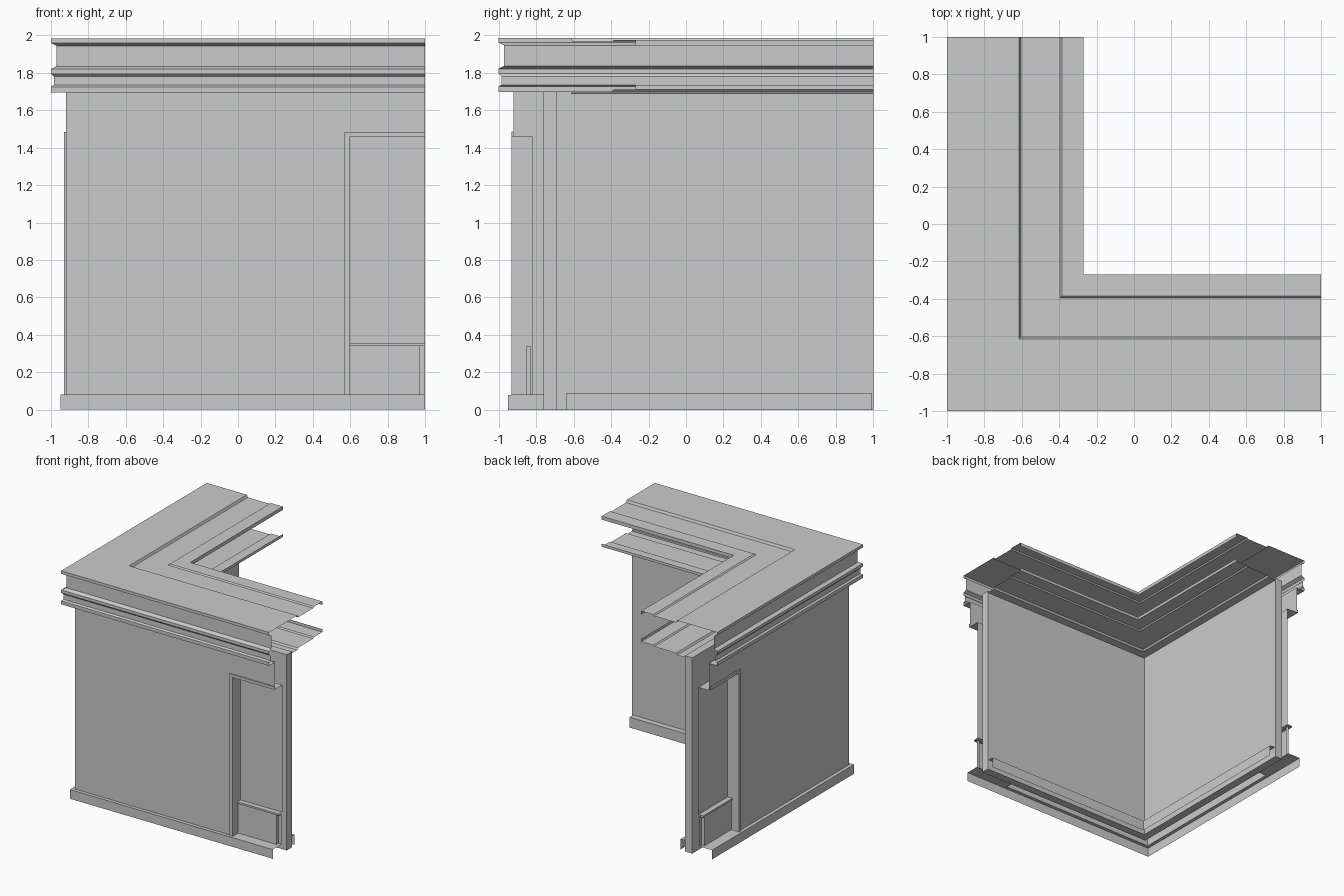
import bpy

if "Cube" in bpy.data.objects:
    bpy.data.objects.remove(bpy.data.objects["Cube"])


def make(name, verts, faces):
    me = bpy.data.meshes.new(name)
    me.from_pydata(verts, [], faces)
    me.update()
    ob = bpy.data.objects.new(name, me)
    bpy.context.collection.objects.link(ob)
    return ob


def sweep(name, profile, start=1.0, caps=False):
    """Sweep a (inset, height) profile round the mitred L-shaped corner."""
    verts, faces = [], []
    for d, z in profile:
        verts += [(start, d, z), (d, d, z), (d, start, z)]
    n = len(profile)
    for i in range(n if caps else n - 1):
        a, b = 3 * i, 3 * ((i + 1) % n)
        for k in (0, 1):
            faces.append((a + k, b + k, b + k + 1, a + k + 1))
    if caps:
        faces.append([3 * i for i in reversed(range(n))])
        faces.append([3 * i + 2 for i in range(n)])
    return make(name, verts, faces)


def both_wings(name, quads):
    """Build quads on the front wing and reflect them onto the left wing."""
    verts, faces = [], []
    for q in quads:
        b = len(verts)
        verts += q
        faces.append((b, b + 1, b + 2, b + 3))
        b = len(verts)
        verts += [(y, x, z) for x, y, z in q]
        faces.append((b + 3, b + 2, b + 1, b))
    return make(name, verts, faces)


def front(x0, x1, z0, z1, y):
    return [(x0, y, z0), (x1, y, z0), (x1, y, z1), (x0, y, z1)]


def side(x, y0, y1, z0, z1):
    return [(x, y0, z0), (x, y1, z0), (x, y1, z1), (x, y0, z1)]


def level(x0, x1, y0, y1, z):
    return [(x0, y0, z), (x1, y0, z), (x1, y1, z), (x0, y1, z)]


def down(q):
    return q[::-1]


# Outer cornice and roof, one continuous folded sheet
sweep("cornice_and_roof", [
    (-0.92, 1.695), (-1, 1.695), (-1, 1.725), (-0.985, 1.735), (-0.985, 1.78),
    (-1, 1.795), (-1, 1.82), (-0.97, 1.835), (-0.97, 1.945), (-1, 1.96),
    (-1, 1.985), (-0.72, 1.985), (-0.615, 1.985), (-0.605, 1.965),
    (-0.395, 1.965), (-0.385, 1.975), (-0.27, 1.975), (-0.27, 1.945)])

# Inner ceiling moulding
sweep("ceiling_moulding", [
    (-0.27, 1.735), (-0.27, 1.71), (-0.385, 1.71), (-0.395, 1.70),
    (-0.605, 1.70), (-0.615, 1.685), (-0.76, 1.685)])

# Inner wall with thickness and its skirting
sweep("inner_wall", [(-0.76, 0), (-0.76, 1.70), (-0.69, 1.70), (-0.69, 0)], caps=True)
sweep("inner_skirting", [(-0.69, 0.09), (-0.64, 0.09), (-0.64, 0)], start=0.99)

# Outer plinth
sweep("outer_plinth", [(-0.95, 0), (-0.95, 0.08), (-0.92, 0.08)])

# Outer wall round the half-window opening
both_wings("outer_wall", [
    front(-0.92, 0.60, 0.08, 1.70, -0.92),
    front(0.60, 1, 1.46, 1.70, -0.92)])

# Raised window surround with deep reveal
both_wings("window_surround", [
    front(0.57, 0.60, 0.08, 1.485, -0.93),
    front(0.60, 1, 1.46, 1.485, -0.93),
    down(side(0.57, -0.93, -0.92, 0.08, 1.485)),
    level(0.57, 1, -0.93, -0.92, 1.485),
    side(0.60, -0.93, -0.82, 0.08, 1.46),
    down(level(0.60, 1, -0.93, -0.82, 1.46)),
    level(0.60, 1, -0.92, -0.83, 0.08)])

# Window pane, ledge and lower panel
both_wings("window_pane", [front(0.60, 1, 0.355, 1.46, -0.82)])
both_wings("window_ledge", [
    front(0.60, 1, 0.34, 0.355, -0.865),
    level(0.60, 1, -0.865, -0.82, 0.355),
    down(level(0.60, 1, -0.865, -0.83, 0.34))])
both_wings("lower_panel", [
    front(0.60, 0.97, 0.08, 0.34, -0.855),
    side(0.97, -0.855, -0.83, 0.08, 0.34),
    front(0.97, 1, 0.08, 0.34, -0.83)])
